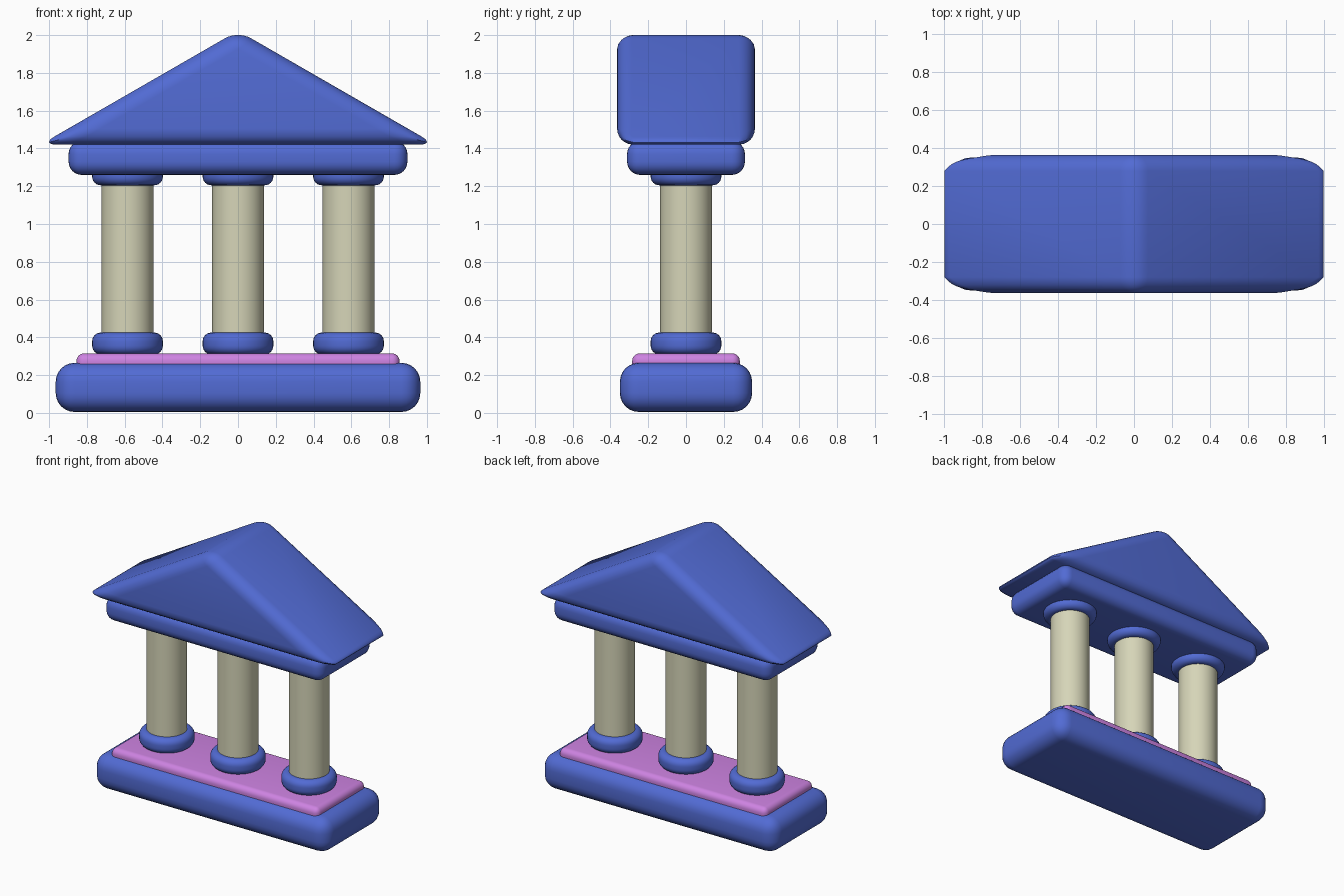
import bpy, bmesh

if "Cube" in bpy.data.objects:
    bpy.data.objects.remove(bpy.data.objects["Cube"])


def material(name, rgb):
    m = bpy.data.materials.new(name)
    m.diffuse_color = (*rgb, 1)
    m.use_nodes = True
    m.node_tree.nodes["Principled BSDF"].inputs["Base Color"].default_value = m.diffuse_color
    return m


BLUE = material("blue", (0.084, 0.147, 0.658))
STONE = material("stone beige", (0.672, 0.665, 0.479))
PINK = material("orchid", (0.617, 0.227, 0.76))


def finish(ob, name, mat, bevel=0.0, segments=6):
    """Name, colour, round the edges and smooth one part."""
    ob.name = name
    ob.data.materials.append(mat)
    if bevel:
        mod = ob.modifiers.new("rounding", 'BEVEL')
        mod.width = bevel
        mod.segments = segments
        mod.limit_method = 'ANGLE'
        mod.angle_limit = 0.7
        bpy.ops.object.select_all(action='DESELECT')
        ob.select_set(True)
        bpy.context.view_layer.objects.active = ob
        bpy.ops.object.modifier_apply(modifier=mod.name)
    bpy.ops.object.shade_smooth_by_angle(angle=0.6)
    return ob


def slab(name, half_x, half_y, z0, z1, bevel, mat):
    bpy.ops.mesh.primitive_cube_add(size=2, location=(0, 0, (z0 + z1) / 2))
    ob = bpy.context.object
    ob.scale = (half_x, half_y, (z1 - z0) / 2)
    bpy.ops.object.transform_apply(location=False, rotation=False, scale=True)
    return finish(ob, name, mat, bevel)


def drum(name, x, radius, z0, z1, mat, bevel=0.0):
    bpy.ops.mesh.primitive_cylinder_add(vertices=48, radius=radius, depth=z1 - z0,
                                        location=(x, 0, (z0 + z1) / 2))
    return finish(bpy.context.object, name, mat, bevel)


# Plinth, floor and beam
slab("plinth", 0.965, 0.35, 0.005, 0.265, 0.1, BLUE)
slab("floor", 0.855, 0.285, 0.215, 0.315, 0.04, PINK)
slab("beam", 0.897, 0.312, 1.26, 1.44, 0.07, BLUE)

# Three columns with a round foot and capital
for side, x in (("left", -0.585), ("middle", 0), ("right", 0.585)):
    drum(side + "_column", x, 0.137, 0.38, 1.25, STONE)
    drum(side + "_column_foot", x, 0.187, 0.31, 0.425, BLUE, 0.045)
    drum(side + "_capital", x, 0.187, 1.205, 1.315, BLUE, 0.045)

# Gabled roof: a triangular prism with rounded edges
profile = [(-1.047, 1.42), (1.047, 1.42), (0, 2.023)]
bm = bmesh.new()
front = bm.faces.new([bm.verts.new((x, -0.365, z)) for x, z in profile])
ext = bmesh.ops.extrude_face_region(bm, geom=[front], use_keep_orig=True)
bmesh.ops.translate(bm, vec=(0, 0.73, 0),
                    verts=[v for v in ext["geom"] if isinstance(v, bmesh.types.BMVert)])
bmesh.ops.recalc_face_normals(bm, faces=bm.faces)
mesh = bpy.data.meshes.new("roof")
bm.to_mesh(mesh)
bm.free()
roof = bpy.data.objects.new("roof", mesh)
bpy.context.collection.objects.link(roof)
bpy.context.view_layer.objects.active = roof
finish(roof, "roof", BLUE, 0.085)
